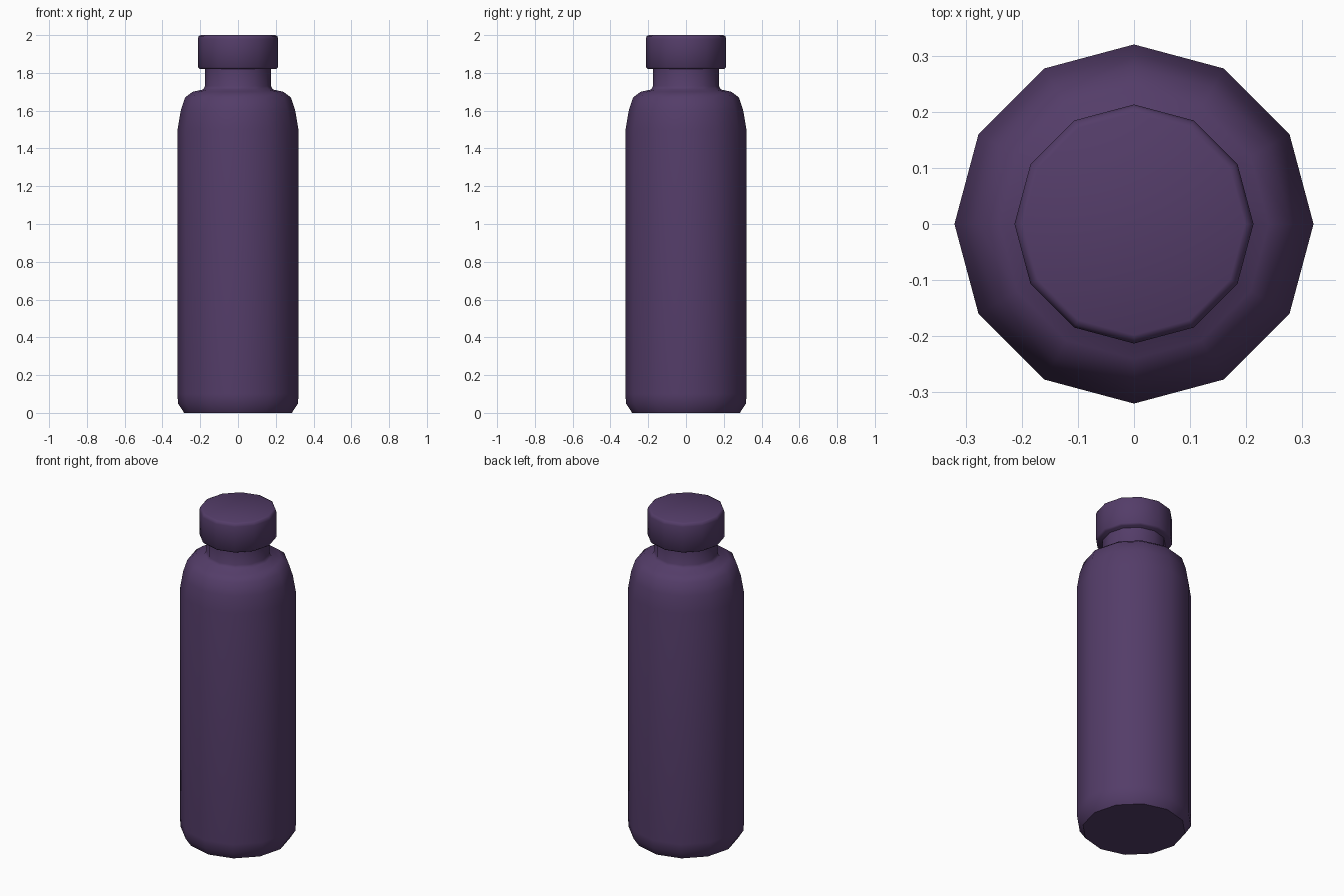
import bpy, bmesh, math

if "Cube" in bpy.data.objects:
    bpy.data.objects.remove(bpy.data.objects["Cube"])

SIDES = 12

purple = bpy.data.materials.new("dark purple")
purple.diffuse_color = (0.088, 0.046, 0.14, 1.0)
purple.use_nodes = True
purple.node_tree.nodes["Principled BSDF"].inputs["Base Color"].default_value = purple.diffuse_color


def lathe(name, profile):
    """Spin a (radius, height) profile round z and close both ends."""
    bm = bmesh.new()
    rings = []
    for r, z in profile:
        rings.append([bm.verts.new((r * math.cos(2 * math.pi * i / SIDES),
                                    r * math.sin(2 * math.pi * i / SIDES), z))
                      for i in range(SIDES)])
    for low, high in zip(rings, rings[1:]):
        for i in range(SIDES):
            j = (i + 1) % SIDES
            bm.faces.new((low[i], low[j], high[j], high[i]))
    bm.faces.new(rings[0][::-1])
    bm.faces.new(rings[-1])
    mesh = bpy.data.meshes.new(name)
    bm.to_mesh(mesh)
    bm.free()
    mesh.materials.append(purple)
    ob = bpy.data.objects.new(name, mesh)
    bpy.context.collection.objects.link(ob)
    bpy.ops.object.select_all(action='DESELECT')
    ob.select_set(True)
    bpy.context.view_layer.objects.active = ob
    bpy.ops.object.shade_smooth_by_angle(angle=math.radians(50))
    return ob


# Body with rounded base, shoulder and neck
lathe("bottle_body", [
    (0.285, 0.0), (0.318, 0.05), (0.32, 0.10), (0.32, 1.50),
    (0.303, 1.60), (0.28, 1.67), (0.24, 1.70), (0.185, 1.712),
    (0.175, 1.73), (0.175, 1.825)])

# Screw cap
lathe("bottle_cap", [
    (0.203, 1.82), (0.213, 1.83), (0.213, 1.98), (0.208, 1.995), (0.198, 2.0)])
